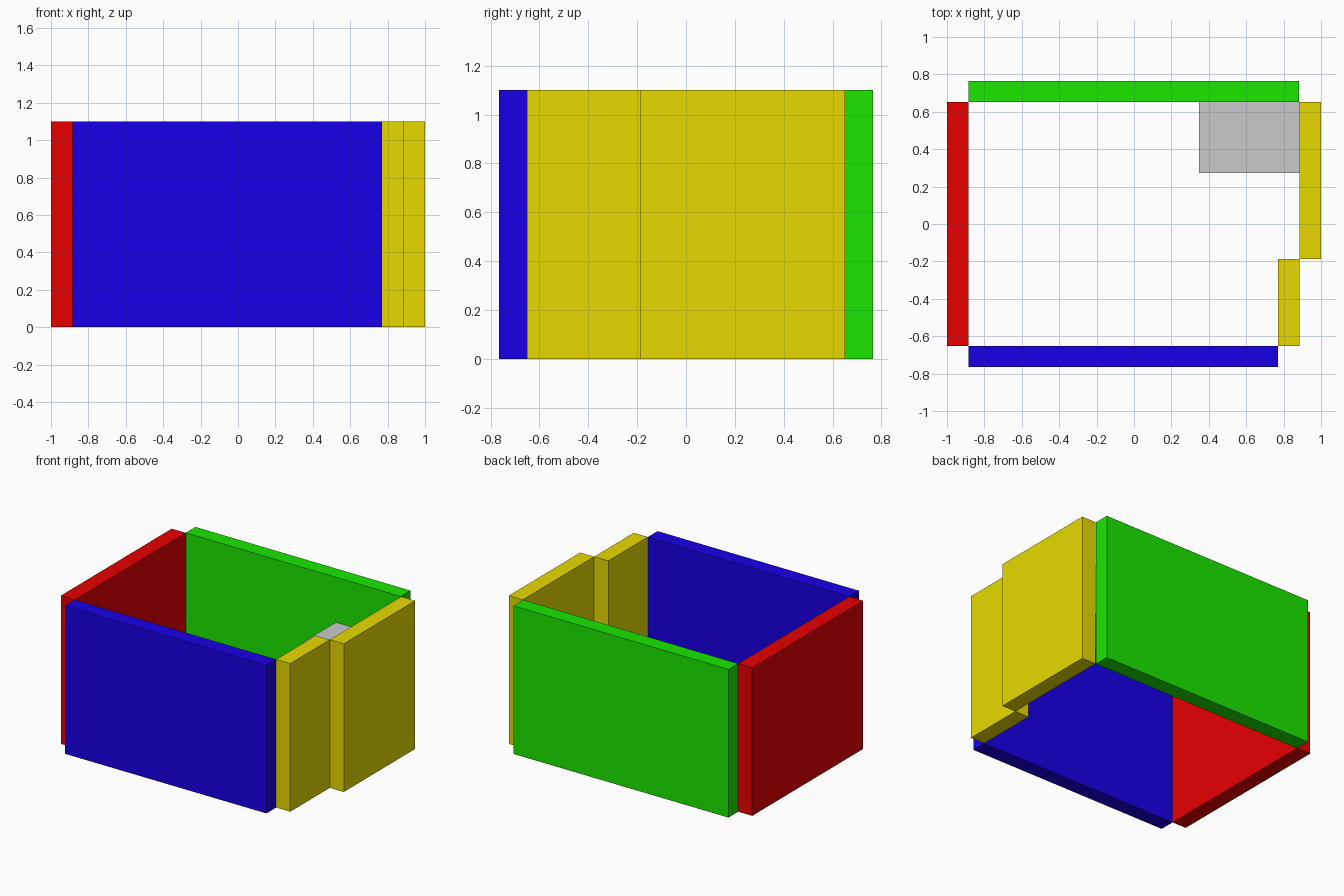
import bpy
import bmesh
from mathutils import Vector

if "Cube" in bpy.data.objects:
    bpy.data.objects.remove(bpy.data.objects["Cube"])

H = 1.1                      # wall height
XO, XI, XJ = 1.0, 0.885, 0.769   # outer, inner and stepped-in wall planes
YO, YI = 0.765, 0.651
STEP_Y = -0.187              # where the right wall jogs inward


def material(name, rgb):
    m = bpy.data.materials.new(name)
    m.diffuse_color = (*rgb, 1.0)
    m.use_nodes = True
    m.node_tree.nodes["Principled BSDF"].inputs["Base Color"].default_value = m.diffuse_color
    return m


red = material("red", (0.8, 0.0, 0.0))
blue = material("blue", (0.009, 0.0, 0.8))
green = material("green", (0.011, 0.8, 0.0))
yellow = material("yellow", (0.8, 0.7, 0.0))
grey = material("grey", (0.59, 0.59, 0.59))


def box(name, x, y, z, mat):
    """Axis-aligned box spanning the given (min, max) ranges."""
    lo, hi = Vector((x[0], y[0], z[0])), Vector((x[1], y[1], z[1]))
    bm = bmesh.new()
    bmesh.ops.create_cube(bm, size=1.0)
    bmesh.ops.scale(bm, vec=hi - lo, verts=bm.verts)
    mesh = bpy.data.meshes.new(name)
    bm.to_mesh(mesh)
    bm.free()
    mesh.materials.append(mat)
    obj = bpy.data.objects.new(name, mesh)
    obj.location = (lo + hi) / 2
    bpy.context.collection.objects.link(obj)
    return obj


full = (0, H)
# Walls of the room
box("left_wall", (-XO, -XI), (-YI, YI), full, red)
box("front_wall", (-XI, XJ), (-YO, -YI), full, blue)
box("back_wall", (-XI, 0.881), (YI, YO), full, green)
box("right_wall_rear", (XI, XO), (STEP_Y, YI), full, yellow)
box("right_wall_front", (XJ, XI), (-YI, STEP_Y), full, yellow)

# Raised cupboard in the back right corner
box("corner_cupboard", (0.348, XI), (0.274, YI), (0.39, 0.765), grey)
